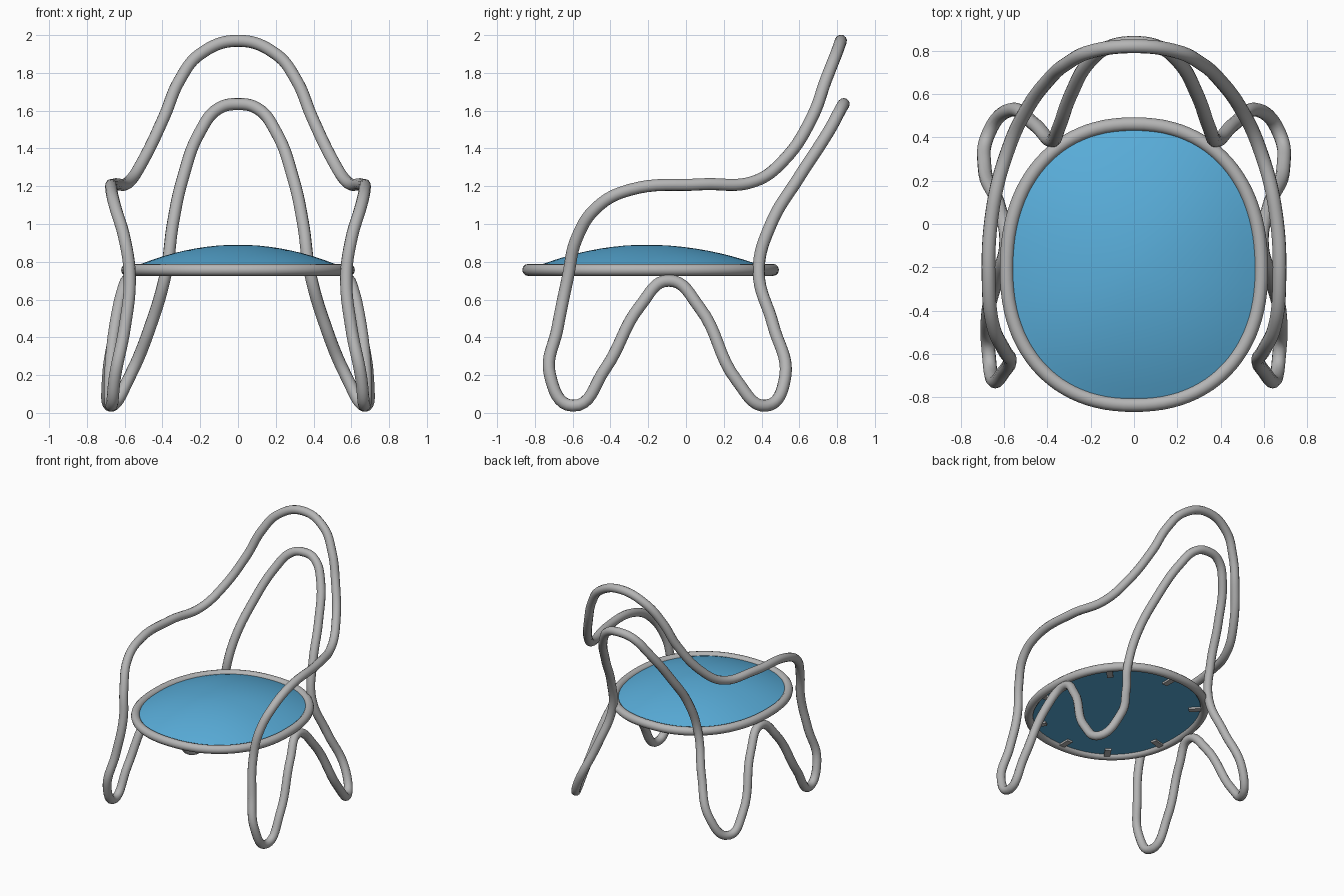
import bpy
import bmesh
from math import sin, cos, radians, pi, copysign
from mathutils import Vector, Matrix

cube = bpy.data.objects.get("Cube")
if cube:
    bpy.data.objects.remove(cube, do_unlink=True)

TUBE = 0.032
SEAT_Z = 0.757
SEAT_Y = -0.21


def material(name, color):
    mat = bpy.data.materials.new(name)
    mat.use_nodes = True
    mat.diffuse_color = color
    mat.node_tree.nodes["Principled BSDF"].inputs["Base Color"].default_value = color
    return mat


metal = material("grey metal", (0.46, 0.46, 0.46, 1))
fabric = material("blue fabric", (0.1, 0.42, 0.7, 1))


def add_object(name, data, mat):
    obj = bpy.data.objects.new(name, data)
    bpy.context.collection.objects.link(obj)
    data.materials.append(mat)
    return obj


def smooth(obj):
    bpy.ops.object.select_all(action="DESELECT")
    obj.select_set(True)
    bpy.context.view_layer.objects.active = obj
    bpy.ops.object.shade_smooth_by_angle(angle=radians(40))


def closed_tube(name, points, steps):
    """Bent round tube running through the points, as a mesh."""
    curve = bpy.data.curves.new(name + "_path", "CURVE")
    curve.dimensions = "3D"
    curve.bevel_depth = TUBE
    curve.bevel_resolution = 4
    curve.resolution_u = steps
    spline = curve.splines.new("BEZIER")
    spline.bezier_points.add(len(points) - 1)
    for bez, co in zip(spline.bezier_points, points):
        bez.co = co
        bez.handle_left_type = bez.handle_right_type = "AUTO"
    spline.use_cyclic_u = True
    path = add_object(name + "_path", curve, metal)
    bpy.context.view_layer.update()
    graph = bpy.context.evaluated_depsgraph_get()
    mesh = bpy.data.meshes.new_from_object(path.evaluated_get(graph))
    bpy.data.objects.remove(path, do_unlink=True)
    mesh.materials.clear()
    obj = add_object(name, mesh, metal)
    smooth(obj)
    return obj


def seat_point(angle, scale=1.0, z=SEAT_Z):
    """Point on the egg-shaped seat outline."""
    c, s = cos(angle), sin(angle)
    depth = 0.67 if s > 0 else 0.625
    x = 0.587 * copysign(abs(c) ** 0.9, c)
    y = depth * copysign(abs(s) ** 0.9, s)
    return Vector((x * scale, SEAT_Y + y * scale, z))


# Frame: one continuous tube, half of it listed and the rest mirrored
half = [
    # outer back hoop
    (0, .82, 1.97), (.2, .795, 1.9), (.31, .74, 1.76), (.39, .67, 1.57),
    (.5, .52, 1.34), (.575, .36, 1.225),
    # armrest
    (.65, .08, 1.21), (.67, -.3, 1.18), (.65, -.47, 1.09), (.6, -.58, .92),
    # front leg
    (.573, -.625, .72), (.6, -.68, .45), (.65, -.72, .2), (.67, -.6, .038),
    (.675, -.43, .23), (.63, -.24, .57),
    # bend under the seat
    (.59, -.09, .7), (.62, .07, .56),
    # rear leg
    (.69, .27, .17), (.67, .42, .038), (.575, .525, .19), (.46, .46, .47),
    (.38, .385, .75),
    # inner back hoop
    (.345, .45, 1.0), (.29, .6, 1.25), (.2, .755, 1.49), (.105, .82, 1.61),
    (0, .835, 1.635),
]
mirrored = [(-x, y, z) for x, y, z in reversed(half[1:-1])]
closed_tube("bent_frame", half + mirrored, 8)

# Seat ring
closed_tube("seat_ring", [seat_point(2 * pi * i / 48) for i in range(48)], 2)

# Domed seat pad with a flat underside
bm = bmesh.new()
SIDES = 64
profile = [(0.97, SEAT_Z - 0.005)]
for i in range(10):
    r = 0.97 - 0.97 * i / 10
    profile.append((r, 0.765 + 0.125 * (1 - (r / 0.97) ** 2)))
rings = [[bm.verts.new(seat_point(2 * pi * k / SIDES, r, z)) for k in range(SIDES)]
         for r, z in profile]
for low, high in zip(rings, rings[1:]):
    for k in range(SIDES):
        n = (k + 1) % SIDES
        bm.faces.new((low[k], low[n], high[n], high[k]))
top = bm.verts.new((0, SEAT_Y, 0.89))
for k in range(SIDES):
    bm.faces.new((rings[-1][k], rings[-1][(k + 1) % SIDES], top))
bm.faces.new(rings[0][::-1])
mesh = bpy.data.meshes.new("seat_pad")
bm.to_mesh(mesh)
bm.free()
smooth(add_object("seat_pad", mesh, fabric))

# Clips holding the pad to the ring
bm = bmesh.new()
for degrees in (90, 42, -12, -55, -90, 138, 192, 235):
    edge = seat_point(radians(degrees), 1.0, SEAT_Z - 0.01)
    inward = Vector((0, SEAT_Y, edge.z)) - edge
    place = Matrix.Translation(edge + inward.normalized() * 0.065)
    turn = inward.to_track_quat("X", "Z").to_matrix().to_4x4()
    size = Matrix.Diagonal((0.1, 0.045, 0.018, 1))
    bmesh.ops.create_cube(bm, size=1, matrix=place @ turn @ size)
mesh = bpy.data.meshes.new("seat_clips")
bm.to_mesh(mesh)
bm.free()
add_object("seat_clips", mesh, metal)
